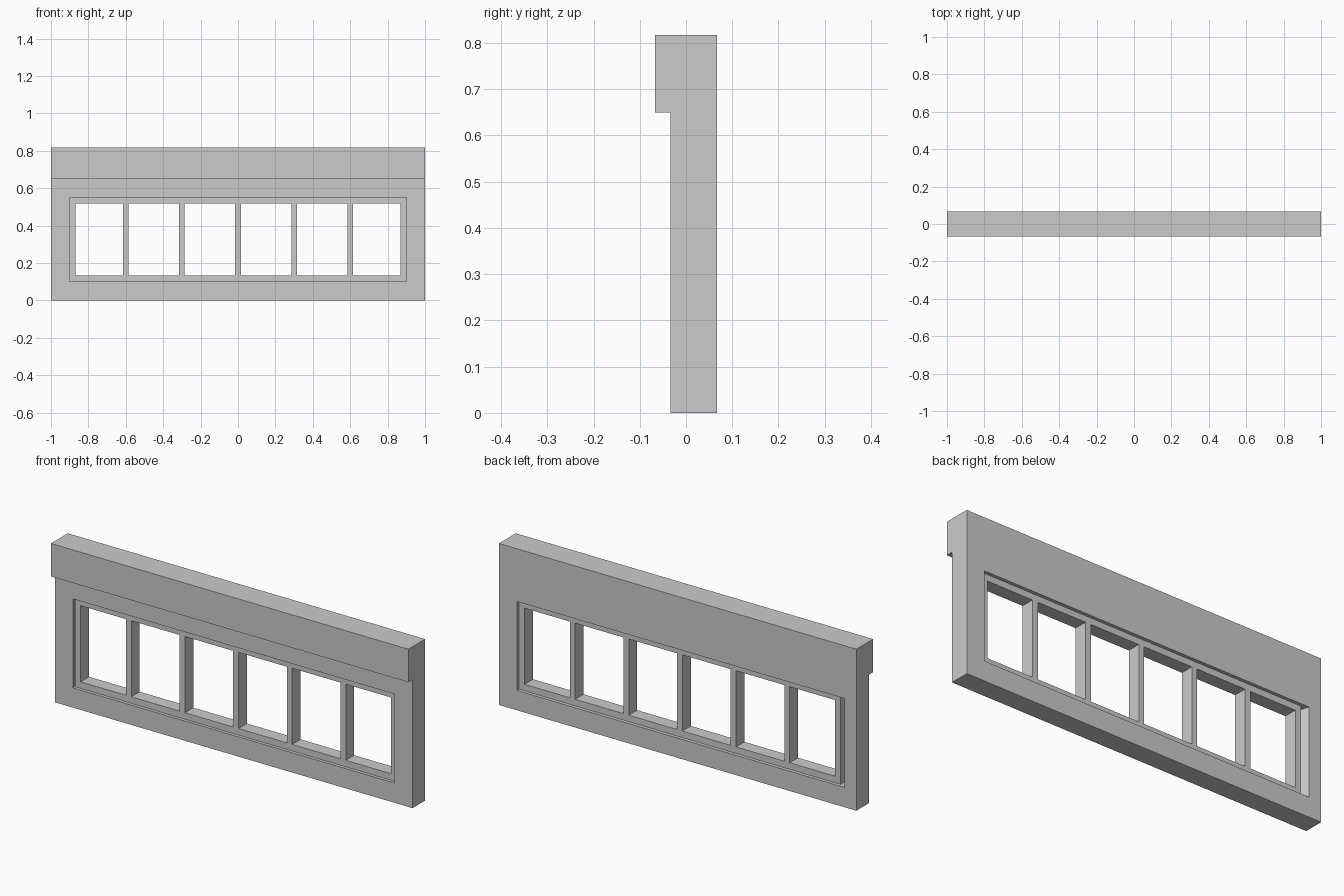
import bpy, bmesh
from mathutils import Vector

if "Cube" in bpy.data.objects:
    bpy.data.objects.remove(bpy.data.objects["Cube"])


def prism(name, points, axis, lo, hi):
    """Extrude a closed profile along x (points are y,z) or z (points are x,y)."""
    bm = bmesh.new()
    place = (lambda p: (lo, *p)) if axis == "x" else (lambda p: (*p, lo))
    face = bm.faces.new([bm.verts.new(place(p)) for p in points])
    out = bmesh.ops.extrude_face_region(bm, geom=[face])
    move = Vector((hi - lo, 0, 0)) if axis == "x" else Vector((0, 0, hi - lo))
    bmesh.ops.translate(bm, vec=move,
                        verts=[v for v in out["geom"] if isinstance(v, bmesh.types.BMVert)])
    bmesh.ops.recalc_face_normals(bm, faces=bm.faces)
    mesh = bpy.data.meshes.new(name)
    bm.to_mesh(mesh)
    bm.free()
    obj = bpy.data.objects.new(name, mesh)
    bpy.context.collection.objects.link(obj)
    return obj


def block(name, x0, x1, y0, y1, z0, z1):
    return prism(name, [(x0, y0), (x1, y0), (x1, y1), (x0, y1)], "z", z0, z1)


def cut(target, cutter):
    """Subtract the cutter from the target, then remove it."""
    cutter.hide_render = True
    mod = target.modifiers.new("cut", "BOOLEAN")
    mod.operation = "DIFFERENCE"
    mod.solver = "EXACT"
    mod.object = cutter
    bpy.context.view_layer.objects.active = target
    bpy.ops.object.modifier_apply(modifier=mod.name)
    bpy.data.objects.remove(cutter)


FRONT, BACK, LIP = -0.033, 0.067, -0.067

# Wall panel with the projecting header along the top front
wall = prism("wall", [(FRONT, 0), (BACK, 0), (BACK, 0.817), (LIP, 0.817),
                      (LIP, 0.65), (FRONT, 0.65)], "x", -1, 1)

# Window opening; its left jamb splays outward toward the back
front, back = FRONT - 0.1, BACK + 0.1
cut(wall, prism("opening_cutter",
                [(-0.9, front), (0.9, front), (0.9, back), (-0.933, back),
                 (-0.933, BACK), (-0.9, FRONT)], "z", 0.1, 0.55))

# Window frame, recessed on both sides, with six panes cut through
frame = block("window_frame", -0.9, 0.9, -0.017, 0.05, 0.1, 0.55)
for i in range(6):
    left = -0.9 + 0.3 * i
    x0 = left + (0.0315 if i == 0 else 0.015)
    x1 = left + 0.3 - (0.0315 if i == 5 else 0.015)
    cut(frame, block("pane_cutter", x0, x1, -0.1, 0.15, 0.133, 0.518))
